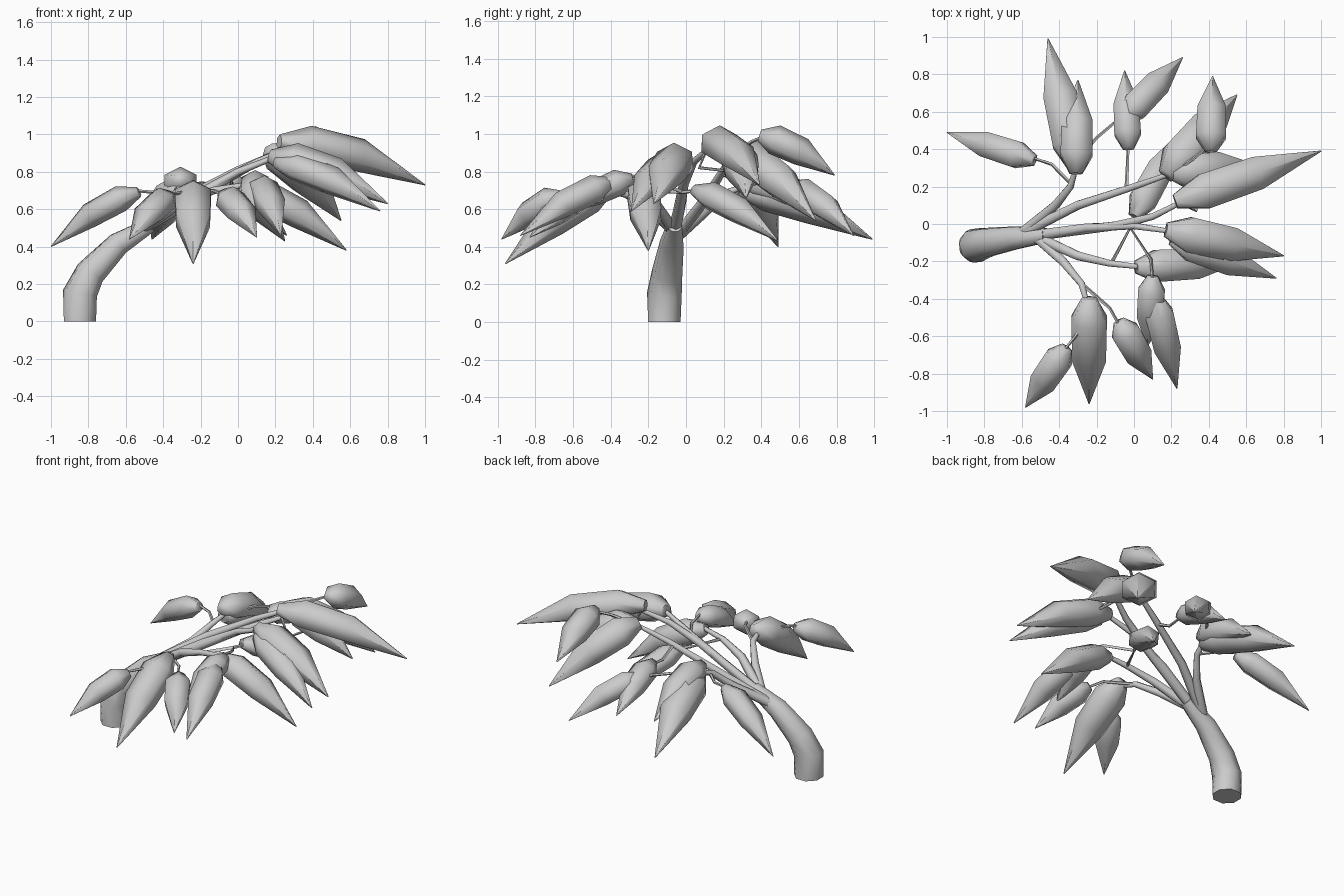
import bpy, bmesh
from math import cos, sin, pi
from mathutils import Vector as V

UP = V((0, 0, 1))


def finish(name, rings):
    """Skin a list of equal-length vertex rings, cap the ends, shade."""
    bm = bmesh.new()
    rows = [[bm.verts.new(p) for p in r] for r in rings]
    n = len(rows[0])
    for a, b in zip(rows, rows[1:]):
        for i in range(n):
            j = (i + 1) % n
            bm.faces.new((a[i], a[j], b[j], b[i]))
    bm.faces.new(rows[0][::-1])
    bm.faces.new(rows[-1])
    bmesh.ops.recalc_face_normals(bm, faces=bm.faces)
    me = bpy.data.meshes.new(name)
    bm.to_mesh(me)
    bm.free()
    ob = bpy.data.objects.new(name, me)
    bpy.context.collection.objects.link(ob)
    bpy.ops.object.select_all(action='DESELECT')
    ob.select_set(True)
    bpy.context.view_layer.objects.active = ob
    bpy.ops.object.shade_smooth_by_angle(angle=1.2)


def sweep(name, pts, radii, shape):
    """Sweep a (side, up) cross-section along a path."""
    pts = [V(p) for p in pts]
    rings = []
    for i, p in enumerate(pts):
        t = (pts[min(i + 1, len(pts) - 1)] - pts[max(i - 1, 0)]).normalized()
        if name == "trunk" and i == 0:
            t = UP
        ref = UP if abs(t.z) < 0.98 else V((-1, 0, 0))
        s = t.cross(ref).normalized()
        u = s.cross(t)
        rings.append([p + (s * a + u * b) * radii[i] for a, b in shape])
    finish(name, rings)


def ngon(n):
    return [(cos(2 * pi * (i + .5) / n), sin(2 * pi * (i + .5) / n)) for i in range(n)]


def branch(name, pts, r0, r1, sides=6):
    k = len(pts) - 1
    sweep(name, pts, [r0 + (r1 - r0) * i / k for i in range(k + 1)], ngon(sides))


# plump six-sided leaf section
LEAF = [(0, 1), (.95, .5), (.95, -.45), (0, -.9), (-.95, -.45), (-.95, .5)]


def leaf(name, base, tip, w):
    a, b = V(base), V(tip)
    bulge = (b - a).length * .06
    pts, rad = [], []
    for t, r in ((0, .4), (.2, 1), (.55, .95), (1, .03)):
        pts.append(a.lerp(b, t) + UP * (bulge * 4 * t * (1 - t) - .01 * (1 - t)))
        rad.append(r * w)
    sweep(name, pts, rad, LEAF)


# leaning trunk
sweep("trunk",
      [(-.845, -.115, 0), (-.845, -.115, .15), (-.79, -.1, .26), (-.64, -.075, .415), (-.47, -.06, .515)],
      [.093, .093, .083, .066, .042], ngon(8))

# main branches
mains = [
    [(-.6, -.05, .45), (-.42, .1, .58), (-.34, .2, .68), (-.31, .3, .72)],
    [(-.6, -.05, .45), (-.3, .1, .65), (0, .2, .81), (.2, .27, .9)],
    [(-.52, -.06, .49), (-.1, -.01, .74), (.1, .04, .85), (.28, .13, .93)],
    [(-.52, -.06, .49), (-.25, -.02, .66), (0, -.01, .8), (.2, -.04, .88)],
    [(-.52, -.07, .49), (-.3, -.17, .64), (-.13, -.21, .7), (.04, -.23, .73)],
    [(-.52, -.07, .49), (-.38, -.2, .6), (-.28, -.32, .68), (-.25, -.43, .7)],
]
for i, p in enumerate(mains):
    branch(f"branch_{i + 1}", p, .033, .014)

# thin twigs
twigs = [
    [(-.34, .22, .68), (-.44, .32, .69), (-.56, .36, .7)],
    [(-.31, .33, .7), (-.2, .46, .74), (-.07, .57, .73)],
    [(-.04, .19, .79), (-.035, .3, .73), (-.03, .44, .74)],
    [(-.12, -.21, .7), (-.02, -.02, .69), (.09, -.19, .76), (.1, -.31, .78)],
    [(-.02, -.02, .69), (.04, .07, .7)],
    [(-.28, -.32, .68), (-.13, -.45, .7), (-.08, -.54, .68)],
    [(-.25, -.43, .7), (-.29, -.57, .69), (-.37, -.67, .68)],
    [(.2, .27, .9), (.32, .35, .96), (.4, .42, .99)],
    [(.25, .11, .92), (.33, .07, .82), (.34, .25, .8)],
]
for i, p in enumerate(twigs):
    branch(f"twig_{i + 1}", p, .011, .008, 5)

# drooping leaves: base, tip, half width
leaves = [
    ((-.53, .34, .70), (-1, .49, .40), .075),
    ((-.31, .29, .71), (-.46, .99, .44), .10),
    ((-.31, .27, .77), (-.30, .77, .56), .09),
    ((-.03, .40, .76), (-.05, .82, .55), .075),
    ((-.06, .56, .73), (.26, .89, .46), .08),
    ((.00, .04, .71), (.25, .49, .43), .08),
    ((.41, .39, 1.0), (.42, .79, .78), .085),
    ((.17, .26, .92), (.55, .69, .54), .11),
    ((.20, .27, .92), (.64, .32, .66), .095),
    ((.22, .12, .97), (1, .39, .73), .10),
    ((.17, -.03, .89), (.80, -.17, .63), .10),
    ((.20, -.08, .86), (.76, -.29, .59), .085),
    ((.01, -.23, .73), (.58, -.20, .38), .09),
    ((.10, -.28, .77), (.07, -.66, .57), .075),
    ((.11, -.38, .75), (.23, -.88, .46), .08),
    ((-.08, -.52, .69), (.10, -.83, .45), .08),
    ((-.24, -.40, .73), (-.24, -.96, .31), .10),
    ((-.36, -.66, .68), (-.58, -.98, .44), .08),
]
for i, (a, b, w) in enumerate(leaves):
    leaf(f"leaf_{i + 1}", a, b, w)
